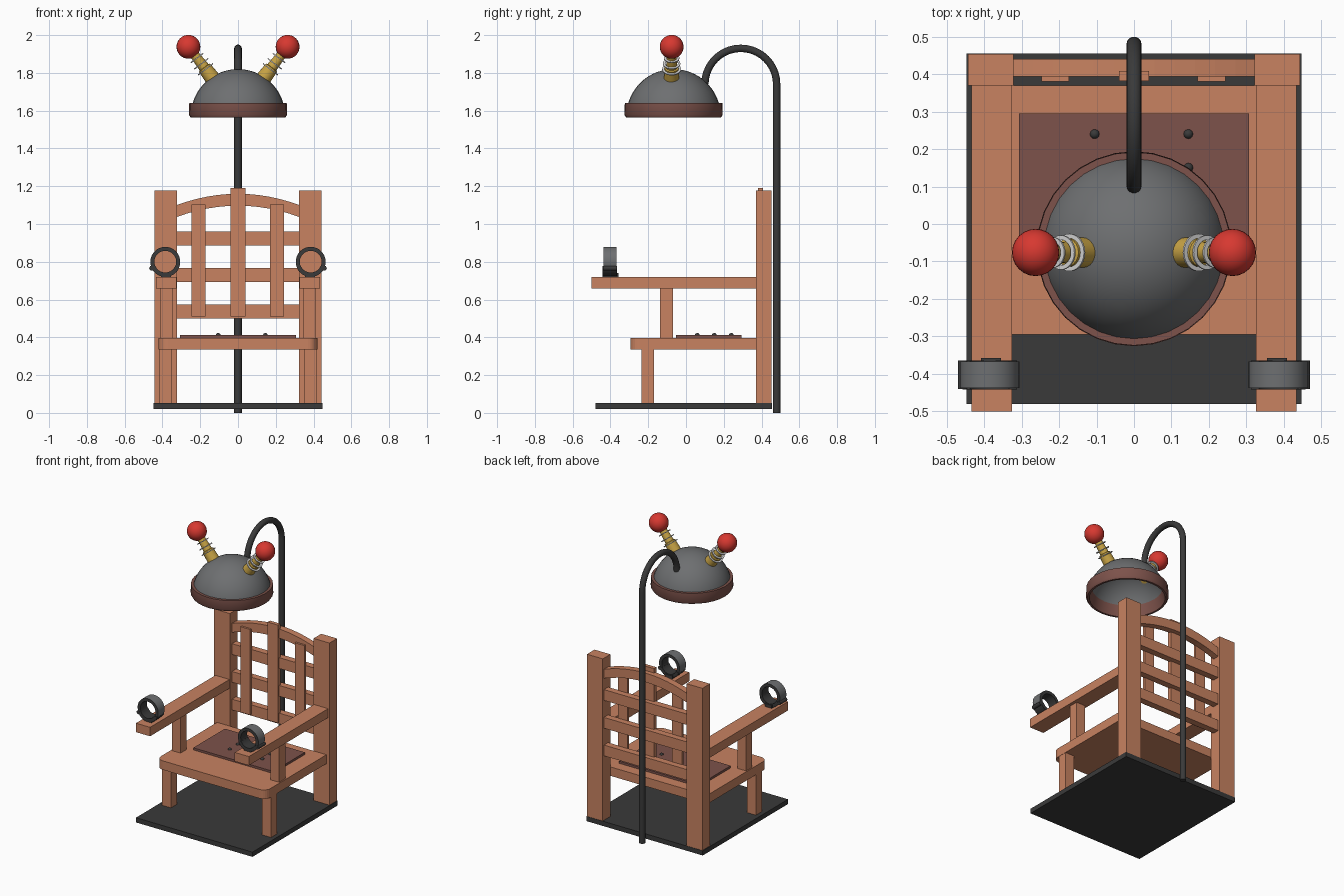
import bpy, bmesh, math
from mathutils import Vector, Matrix

if "Cube" in bpy.data.objects:
    bpy.data.objects.remove(bpy.data.objects["Cube"])


def material(name, rgb):
    m = bpy.data.materials.new(name)
    m.diffuse_color = (*rgb, 1)
    m.use_nodes = True
    m.node_tree.nodes["Principled BSDF"].inputs["Base Color"].default_value = m.diffuse_color
    return m


WOOD = material("orange wood", (0.58, 0.225, 0.12))
BROWN = material("brown leather", (0.205, 0.085, 0.07))
BLACK = material("black iron", (0.042, 0.042, 0.042))
GREY = material("grey steel", (0.155, 0.16, 0.165))
BRASS = material("brass", (0.58, 0.37, 0.06))
RED = material("red", (0.68, 0.04, 0.03))
SILVER = material("silver", (0.7, 0.7, 0.7))


def finish(name, bm, mats, smooth=None):
    bmesh.ops.recalc_face_normals(bm, faces=bm.faces)
    me = bpy.data.meshes.new(name)
    bm.to_mesh(me)
    bm.free()
    for m in mats:
        me.materials.append(m)
    ob = bpy.data.objects.new(name, me)
    bpy.context.collection.objects.link(ob)
    if smooth:
        bpy.ops.object.select_all(action='DESELECT')
        ob.select_set(True)
        bpy.context.view_layer.objects.active = ob
        bpy.ops.object.shade_smooth_by_angle(angle=math.radians(smooth))
    return ob


def box(name, x, y, z, mat):
    """Box from (min, max) ranges."""
    bm = bmesh.new()
    lo, hi = Vector((x[0], y[0], z[0])), Vector((x[1], y[1], z[1]))
    bmesh.ops.create_cube(bm, size=1, matrix=Matrix.Translation((lo + hi) / 2)
                          @ Matrix.Diagonal((*(hi - lo), 1)))
    return finish(name, bm, [mat])


def slab(name, points, offset, mat):
    """Flat outline pushed along offset."""
    bm = bmesh.new()
    f = bm.faces.new([bm.verts.new(p) for p in points])
    r = bmesh.ops.extrude_face_region(bm, geom=[f], use_keep_orig=True)
    bmesh.ops.translate(bm, vec=offset,
                        verts=[v for v in r["geom"] if isinstance(v, bmesh.types.BMVert)])
    return finish(name, bm, [mat])


def lathe(name, profile, mat, origin, axis=(0, 0, 1), n=32, closed=True, smooth=35):
    """Spin (radius, height) points round an axis through origin."""
    bm = bmesh.new()
    rot = Vector((0, 0, 1)).rotation_difference(Vector(axis)).to_matrix().to_4x4()
    rings = [[bm.verts.new((r * math.cos(2 * math.pi * i / n),
                            r * math.sin(2 * math.pi * i / n), h)) for i in range(n)]
             for r, h in profile]
    pairs = list(zip(rings, rings[1:])) + ([(rings[-1], rings[0])] if closed else [])
    for a, b in pairs:
        for i in range(n):
            bm.faces.new((a[i], a[(i + 1) % n], b[(i + 1) % n], b[i]))
    bmesh.ops.remove_doubles(bm, verts=bm.verts, dist=1e-5)
    bmesh.ops.transform(bm, matrix=Matrix.Translation(origin) @ rot, verts=bm.verts)
    return finish(name, bm, [mat], smooth)


def ball(name, loc, r, mat, u=24, v=16):
    bm = bmesh.new()
    bmesh.ops.create_uvsphere(bm, u_segments=u, v_segments=v, radius=r,
                              matrix=Matrix.Translation(loc))
    return finish(name, bm, [mat], 60)


def cuff_arc(name, cx, cz, y, r, start, end, n, mats):
    """Ring segment round the y axis; its outer skin uses the first colour."""
    bm = bmesh.new()
    rows = []
    for i in range(n + 1):
        a = math.radians(start + (end - start) * i / n)
        rows.append([bm.verts.new((cx + q * math.cos(a), yy, cz + q * math.sin(a)))
                     for q, yy in ((r[1], y[0]), (r[1], y[1]), (r[0], y[1]), (r[0], y[0]))])
    for a, b in zip(rows, rows[1:]):
        for k in range(4):
            f = bm.faces.new((a[k], a[(k + 1) % 4], b[(k + 1) % 4], b[k]))
            f.material_index = 0 if k == 0 else len(mats) - 1
    for row in (rows[0], rows[-1]):
        bm.faces.new(row)
    return finish(name, bm, mats, 35)


# Floor plate
box("base_plate", (-0.447, 0.447), (-0.48, 0.455), (0.02, 0.053), BLACK)

# Seat with rounded front corners
R = 0.05
front = []
for s, a0 in ((-1, 180), (1, 270)):
    for i in range(7):
        a = math.radians(a0 + 15 * i)
        front.append((s * (0.42 - R) + R * math.cos(a), -0.295 + R + R * math.sin(a), 0.335))
slab("seat", front + [(0.42, 0.37, 0.335), (-0.42, 0.37, 0.335)], (0, 0, 0.062), WOOD)
box("seat_pad", (-0.307, 0.307), (-0.052, 0.295), (0.39, 0.412), BROWN)
for x in (-0.105, 0.145):
    for y in (0.06, 0.15, 0.24):
        ball("seat_bolt", (x, y, 0.41), 0.013, BLACK, 12, 8)


# Mirrored frame parts, arms and wrist cuffs
def side_box(name, s, x, y, z, mat):
    box(name, sorted((s * x[0], s * x[1])), y, z, mat)


for s in (-1, 1):
    side_box("back_post", s, (0.322, 0.443), (0.37, 0.453), (0.05, 1.178), WOOD)
    side_box("front_leg", s, (0.35, 0.418), (-0.235, -0.17), (0.05, 0.34), WOOD)
    side_box("arm_support", s, (0.345, 0.412), (-0.137, -0.07), (0.39, 0.665), WOOD)
    side_box("armrest", s, (0.325, 0.433), (-0.5, 0.375), (0.658, 0.72), WOOD)
    cx = s * 0.385
    cuff_arc("cuff_strap", cx, 0.8, (-0.438, -0.367), (0.058, 0.079), -24, 204, 22, [GREY, BLACK])
    cuff_arc("cuff_cradle", cx, 0.8, (-0.441, -0.364), (0.057, 0.08), 204, 336, 13, [BLACK])
    side_box("cuff_mount", s, (0.355, 0.408), (-0.441, -0.357), (0.715, 0.741), BLACK)
    lathe("cuff_hinge", [(0, -0.038), (0.013, -0.038), (0.013, 0.038), (0, 0.038)], BLACK,
          (s * 0.457, -0.4025, 0.766), (0, 1, 0), 14, False)

# Back slats
for z in (0.5, 0.692, 0.885):
    box("back_cross_slat", (-0.325, 0.325), (0.394, 0.44), (z, z + 0.075), WOOD)
xs = [-0.325 + 0.65 * i / 12 for i in range(13)]
bow = [0.06 * (1 - (x / 0.325) ** 2) for x in xs]
arch = ([(x, 0.394, 1.037 + b) for x, b in zip(xs, bow)]
        + [(x, 0.394, 1.1 + b) for x, b in reversed(list(zip(xs, bow)))])
slab("arched_top_slat", arch, (0, 0.046, 0), WOOD)
for x in (-0.21, 0.207):
    box("back_upright_slat", (x - 0.037, x + 0.037), (0.38, 0.398), (0.51, 1.103), WOOD)
box("back_centre_slat", (-0.04, 0.04), (0.382, 0.408), (0.51, 1.19), WOOD)

# Bent pole holding the helmet
path = [(0, 0.48, 0)] + [(0, 0.29 + 0.19 * math.cos(math.radians(9 * i)),
                          1.74 + 0.19 * math.sin(math.radians(9 * i))) for i in range(21)]
bm = bmesh.new()
N, prev = 14, None
for i, p in enumerate(path):
    t = math.radians(9 * max(0, i - 1))
    out = Vector((0, math.cos(t), math.sin(t)))
    ring = [bm.verts.new(Vector(p) + 0.02 * (Vector((math.cos(2 * math.pi * k / N), 0, 0))
                                             + out * math.sin(2 * math.pi * k / N)))
            for k in range(N)]
    if prev:
        for k in range(N):
            bm.faces.new((prev[k], prev[(k + 1) % N], ring[(k + 1) % N], ring[k]))
    else:
        bm.faces.new(ring)
    prev = ring
bm.faces.new(prev)
finish("pole", bm, [BLACK], 35)

# Hollow helmet dome and leather band
HELMET = (0, -0.066, 1.57)
arc = [math.radians(10 + 80 * i / 12) for i in range(13)]
dome = ([(0.25 * math.cos(a), 0.25 * math.sin(a)) for a in arc]
        + [(0.235 * math.cos(a), 0.235 * math.sin(a)) for a in reversed(arc)])
lathe("helmet_dome", dome, GREY, HELMET)
lathe("helmet_band", [(0.258, 0.07), (0.26, 0.008), (0.252, -0.005), (0.238, -0.005),
                      (0.222, 0.07)], BROWN, HELMET)

# Horn electrodes: brass cones, silver rings and red balls
for s in (-1, 1):
    axis = Vector((s * 0.607, 0, 0.794))
    tip = Vector((s * 0.2625, -0.076, 1.938))
    base = tip - axis * 0.22
    lathe("horn", [(0, 0), (0.041, 0), (0.037, 0.08), (0.029, 0.083), (0.024, 0.18), (0, 0.18)],
          BRASS, base, axis, 20, False)
    for h, r in ((0.07, 0.05), (0.107, 0.046), (0.145, 0.041)):
        lathe("horn_ring", [(r, h - 0.003), (r, h + 0.003), (r - 0.012, h + 0.003),
                            (r - 0.012, h - 0.003)], SILVER, base, axis, 24)
    ball("horn_ball", tip, 0.063, RED)
